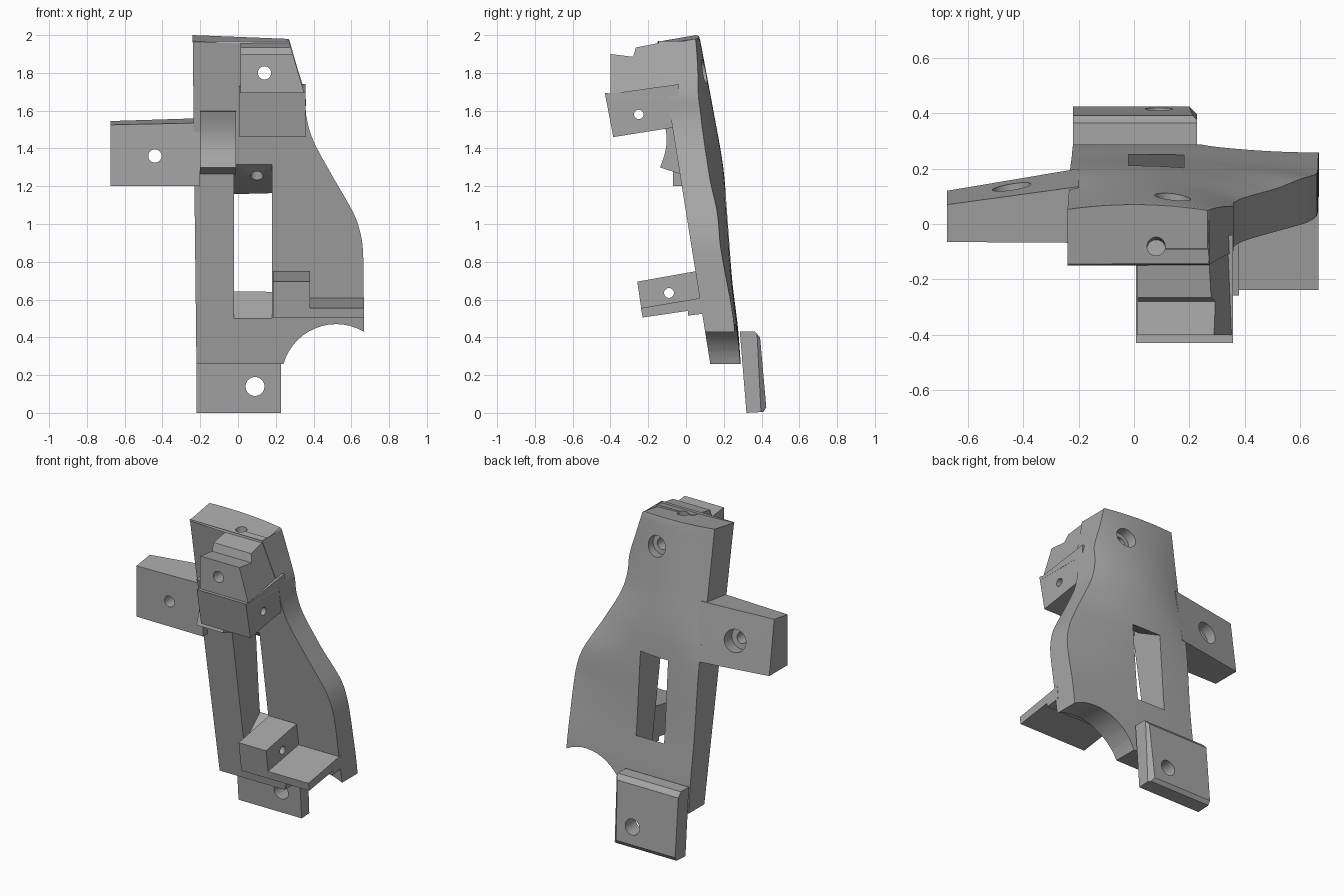
import bpy, bmesh, math
from mathutils import Vector, Matrix

cube = bpy.data.objects.get("Cube")
if cube:
    bpy.data.objects.remove(cube)

grey = bpy.data.materials.new("plain grey")
grey.use_nodes = True
grey.diffuse_color = (0.38, 0.38, 0.38, 1)
grey.node_tree.nodes["Principled BSDF"].inputs["Base Color"].default_value = (0.38, 0.38, 0.38, 1)


def make(name, bm):
    bmesh.ops.recalc_face_normals(bm, faces=bm.faces[:])
    mesh = bpy.data.meshes.new(name)
    bm.to_mesh(mesh)
    bm.free()
    mesh.materials.append(grey)
    obj = bpy.data.objects.new(name, mesh)
    bpy.context.collection.objects.link(obj)
    return obj


def loft(name, ring_a, ring_b):
    """Solid between two matching closed outlines."""
    bm = bmesh.new()
    a = [bm.verts.new(p) for p in ring_a]
    b = [bm.verts.new(p) for p in ring_b]
    bm.faces.new(a)
    bm.faces.new(b[::-1])
    for i in range(len(a)):
        j = (i + 1) % len(a)
        bm.faces.new((a[i], b[i], b[j], a[j]))
    return make(name, bm)


def side_prism(name, profile, x0, x1):
    """Extrude a (y, z) profile along x; x1 may depend on z."""
    end = x1 if callable(x1) else lambda z: x1
    return loft(name, [(x0, y, z) for y, z in profile],
                [(end(z), y, z) for y, z in profile])


def rod(start, end, radius):
    """Round cutter between two points."""
    start, end = Vector(start), Vector(end)
    axis = end - start
    bm = bmesh.new()
    turn = axis.to_track_quat('Z', 'Y').to_matrix().to_4x4()
    bmesh.ops.create_cone(bm, cap_ends=True, segments=48, radius1=radius, radius2=radius,
                          depth=axis.length,
                          matrix=Matrix.Translation((start + end) / 2) @ turn)
    return make("cutter", bm)


def cut(obj, *cutters):
    for c in cutters:
        c.hide_render = True
        mod = obj.modifiers.new("cut", 'BOOLEAN')
        mod.operation, mod.solver, mod.object = 'DIFFERENCE', 'EXACT', c
    graph = bpy.context.evaluated_depsgraph_get()
    mesh = bpy.data.meshes.new_from_object(obj.evaluated_get(graph))
    obj.modifiers.clear()
    obj.data = mesh
    for c in cutters:
        bpy.data.objects.remove(c)


def smooth(obj, angle=30):
    bpy.ops.object.select_all(action='DESELECT')
    obj.select_set(True)
    bpy.context.view_layer.objects.active = obj
    bpy.ops.object.shade_smooth_by_angle(angle=math.radians(angle))


def curve(points, z):
    """Smooth interpolation through (z, value) points in rising z."""
    n = len(points)
    i = next((k for k in range(n - 2) if z <= points[k + 1][0]), n - 2)

    def slope(k):
        a, b = points[max(k - 1, 0)], points[min(k + 1, n - 1)]
        return (b[1] - a[1]) / (b[0] - a[0])
    (z0, v0), (z1, v1) = points[i], points[i + 1]
    h = z1 - z0
    t = (z - z0) / h
    return ((2*t**3 - 3*t**2 + 1) * v0 + (t**3 - 2*t**2 + t) * h * slope(i)
            + (3*t**2 - 2*t**3) * v1 + (t**3 - t**2) * h * slope(i + 1))


# Main plate: flat sloping front, bowed back, flared left edge
EDGE = [(0.26, .67), (0.6, .665), (0.88, .66), (1.0, .635), (1.08, .6), (1.28, .485),
        (1.45, .395), (1.58, .36), (1.68, .357), (1.83, .313), (2.0, .265)]
SPINE = [(0.26, .29), (0.45, .275), (0.7, .245), (1.0, .222), (1.3, .197), (1.6, .145), (2.0, .07)]
BOW = [(0.26, .04), (0.6, .05), (0.88, .11), (1.08, .15), (1.28, .34), (1.55, .55), (2.0, .3)]


def front(z):
    return -0.15 + 0.16 * (2 - z)


def plate():
    rows, cols = 58, 18
    bm = bmesh.new()
    grids = ([], [])
    for r in range(rows + 1):
        z = 0.26 + 1.74 * r / rows
        left, right = -0.22 - 0.02 * r / rows, curve(EDGE, z)
        line = ([], [])
        for c in range(cols + 1):
            x = left + (right - left) * c / cols
            tip = 0.02 * c / cols if r == rows else 0
            line[0].append(bm.verts.new((x, front(z), z - tip - (0.035 if r == rows else 0))))
            line[1].append(bm.verts.new((x, curve(SPINE, z) - curve(BOW, z) * x * x, z - tip)))
        for g, l in zip(grids, line):
            g.append(l)
    f, b = grids
    for g in grids:
        for r in range(rows):
            for c in range(cols):
                bm.faces.new((g[r][c], g[r][c + 1], g[r + 1][c + 1], g[r + 1][c]))
    for r in range(rows):
        for c in (0, cols):
            bm.faces.new((f[r][c], f[r + 1][c], b[r + 1][c], b[r][c]))
    for r in (0, rows):
        for c in range(cols):
            bm.faces.new((f[r][c], f[r][c + 1], b[r][c + 1], b[r][c]))
    return make("main_plate", bm)


body = plate()
# Tapered slot, round cove at the foot, and bored holes
slot = side_prism("cutter", [(-.08, 1.35), (.02, 1.26), (.21, 1.16), (.4, 1.16), (.4, .65),
                             (.26, .65), (.09, .5), (-.08, .5)], -.02, .18)
cut(body, slot,
    rod((.52, -.5, .18), (.52, .6, .18), .29),
    rod((.14, -.5, 1.8), (.14, .4, 1.8), .035),
    rod((.14, .04, 1.8), (.14, .4, 1.84), .065),
    rod((.08, -.07, 2.1), (.08, -.09, 1.85), .033),
    rod((.1, .05, 1.1), (.1, .02, 1.4), .033))
smooth(body)

# Side arm with a counterbored hole
arm = loft("side_arm",
           [(-.675, -.065, 1.2), (-.675, -.065, 1.525), (-.675, .07, 1.545), (-.675, .12, 1.2)],
           [(-.2, -.068, 1.2), (-.2, -.068, 1.535), (-.2, .135, 1.56), (-.2, .2, 1.2)])
cut(arm, rod((-.44, -.3, 1.36), (-.44, .4, 1.36), .035),
    rod((-.44, .06, 1.36), (-.45, .4, 1.4), .07))
smooth(arm)

# Upper block with a stepped top and slanted side
upper = side_prism("upper_block", [(-.4, 1.67), (-.4, 1.9), (-.28, 1.885), (-.265, 1.935),
                                   (-.09, 1.968), (-.06, 1.67)],
                   .012, lambda z: .355 - .3 * (z - 1.68))
cut(upper, rod((.14, -.6, 1.8), (.14, .4, 1.8), .035),
    rod((.08, -.07, 2.1), (.08, -.09, 1.85), .033))
smooth(upper)

# Lower part of the block with a cross hole
lower = side_prism("lower_block", [(-.43, 1.695), (-.385, 1.46), (-.04, 1.515), (-.04, 1.74),
                                   (-.398, 1.69)], .008, .357)
cut(lower, rod((-.1, -.25, 1.58), (.5, -.25, 1.58), .025))
smooth(lower)

# Curved cradle beside the block
arc = [(-.137 + .035 * math.sin(math.pi * i / 10), 1.595 - .295 * i / 10) for i in range(11)]
smooth(side_prism("curved_cradle", arc + [(-.125, 1.295), (-.02, 1.262), (-.02, 1.6)], -.2, -.01))

# Lower bracket: tall block and thin shelf
tall = side_prism("bracket_block", [(-.258, .695), (-.23, .505), (.01, .54), (.01, .515),
                                    (.11, .527), (.08, .755)], .185, .38)
cut(tall, rod((.1, -.09, .635), (.5, -.09, .635), .026))
smooth(tall)
side_prism("bracket_shelf", [(-.238, .555), (-.23, .505), (.01, .54), (.01, .515), (.11, .527),
                             (.1, .612)], .37, .667)

# Foot tab with chamfered back edges
tab = side_prism("foot_tab", [(.285, .43), (.365, .43), (.392, .4), (.425, .03), (.41, .005),
                              (.32, 0)], -.22, .228)
corner = loft("cutter", [(.18, .45, -.1), (.3, .45, -.1), (.3, .33, -.1)],
              [(.18, .42, .5), (.3, .42, .5), (.3, .3, .5)])
cut(tab, rod((.09, .1, .14), (.09, .6, .14), .05), corner)
smooth(tab)
